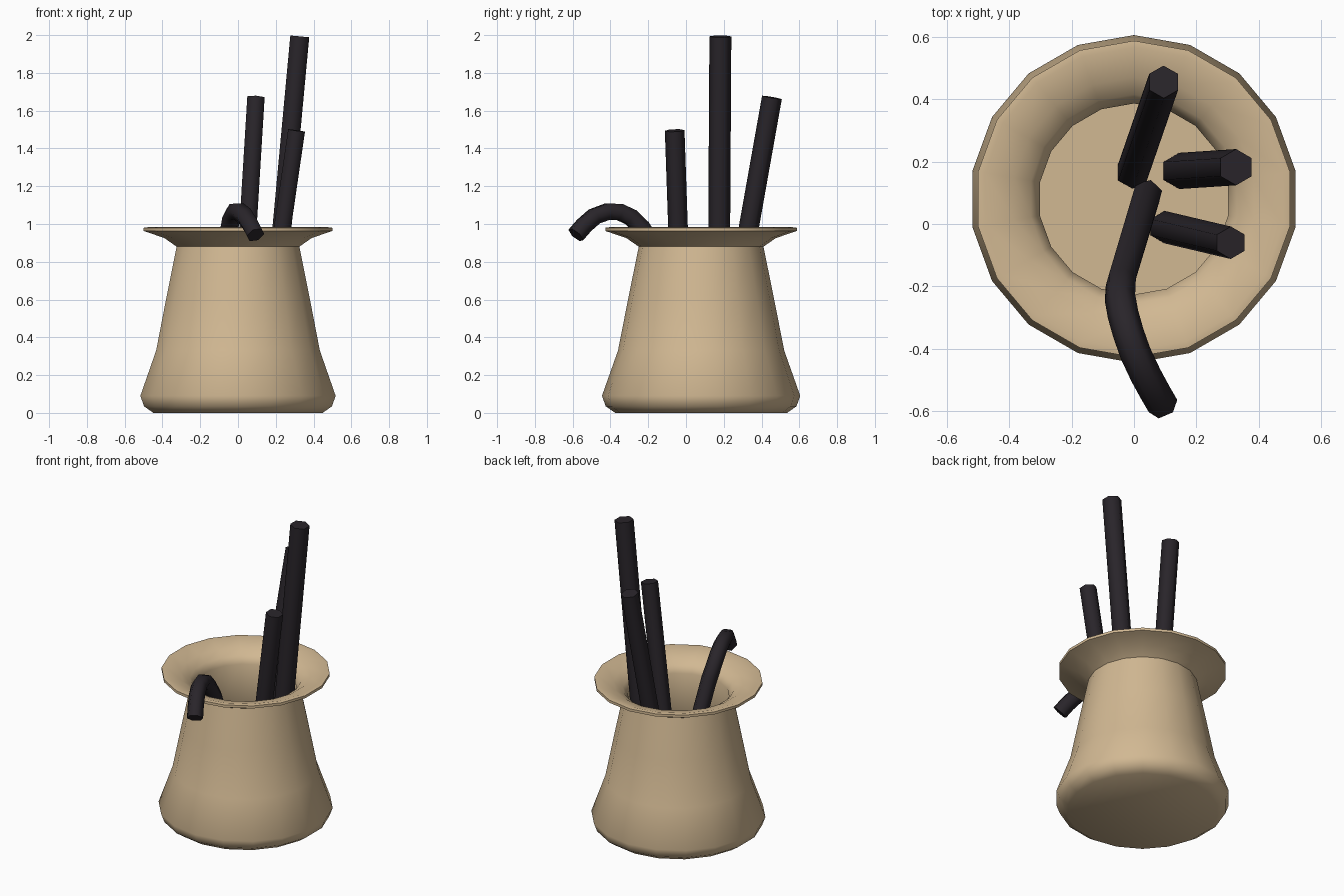
import bpy, bmesh, math
from mathutils import Vector

if "Cube" in bpy.data.objects:
    bpy.data.objects.remove(bpy.data.objects["Cube"])


def material(name, rgb):
    m = bpy.data.materials.new(name)
    m.diffuse_color = (*rgb, 1)
    m.use_nodes = True
    m.node_tree.nodes["Principled BSDF"].inputs["Base Color"].default_value = m.diffuse_color
    return m


CLAY = material("clay", (0.64, 0.48, 0.29))
BLACK = material("black", (0.022, 0.018, 0.023))


def build(name, rings, mat, angle):
    """Skin a list of point rings, cap both ends and smooth by angle."""
    bm = bmesh.new()
    loops = [[bm.verts.new(p) for p in ring] for ring in rings]
    n = len(loops[0])
    for a, b in zip(loops, loops[1:]):
        for i in range(n):
            j = (i + 1) % n
            bm.faces.new((a[i], a[j], b[j], b[i]))
    bm.faces.new(loops[0][::-1])
    bm.faces.new(loops[-1])
    bmesh.ops.recalc_face_normals(bm, faces=bm.faces)
    mesh = bpy.data.meshes.new(name)
    bm.to_mesh(mesh)
    bm.free()
    mesh.materials.append(mat)
    ob = bpy.data.objects.new(name, mesh)
    bpy.context.collection.objects.link(ob)
    bpy.ops.object.select_all(action='DESELECT')
    ob.select_set(True)
    bpy.context.view_layer.objects.active = ob
    bpy.ops.object.shade_smooth_by_angle(angle=math.radians(angle))
    return ob


def lathe(name, profile, cy, sides, mat):
    rings = []
    for r, z in profile:
        rings.append([(r * math.cos(math.pi / 2 + k * math.tau / sides),
                       cy + r * math.sin(math.pi / 2 + k * math.tau / sides), z)
                      for k in range(sides)])
    return build(name, rings, mat, 50)


def tube(name, path, r, mat, ref=(0, 1, 0), sides=6):
    pts = [Vector(p) for p in path]
    rings = []
    for i, p in enumerate(pts):
        d = Vector((0, 0, 0))
        if i > 0:
            d += (p - pts[i - 1]).normalized()
        if i < len(pts) - 1:
            d += (pts[i + 1] - p).normalized()
        d.normalize()
        u = Vector(ref)
        u = (u - d * u.dot(d)).normalized()
        v = d.cross(u)
        rings.append([p + r * (u * math.cos(k * math.tau / sides) + v * math.sin(k * math.tau / sides))
                      for k in range(sides)])
    return build(name, rings, mat, 65)


# Stand: outer wall, flared lip, inner wall and floor
lathe("stand", [
    (0.455, 0.0), (0.505, 0.035), (0.525, 0.09), (0.44, 0.33), (0.383, 0.62),
    (0.33, 0.88), (0.395, 0.925), (0.485, 0.956), (0.507, 0.963), (0.507, 0.98),
    (0.485, 0.983), (0.39, 0.955), (0.335, 0.922), (0.306, 0.88),
    (0.358, 0.62), (0.413, 0.33), (0.49, 0.09), (0.44, 0.03),
], 0.08, 18, CLAY)

# Straight sticks leaning in the stand
sticks = [
    ("tall_stick", (0.145, 0.17, 0.04), (0.327, 0.182, 1.993), 0.058),
    ("middle_stick", (-0.005, 0.165, 0.04), (0.095, 0.455, 1.67), 0.053),
    ("short_stick", (0.098, -0.01, 0.04), (0.31, -0.06, 1.495), 0.052),
]
for name, a, b, r in sticks:
    tube(name, (a, b), r, BLACK)

# Cane with a hooked handle hanging over the lip
tube("cane", [
    (0.042, 0.095, 0.04), (-0.042, -0.185, 0.90), (-0.045, -0.235, 0.98),
    (-0.035, -0.29, 1.035), (-0.018, -0.35, 1.063), (0.005, -0.415, 1.066),
    (0.038, -0.485, 1.04), (0.068, -0.54, 0.992), (0.093, -0.583, 0.942),
], 0.05, BLACK, ref=(1, 0.3, 0))
